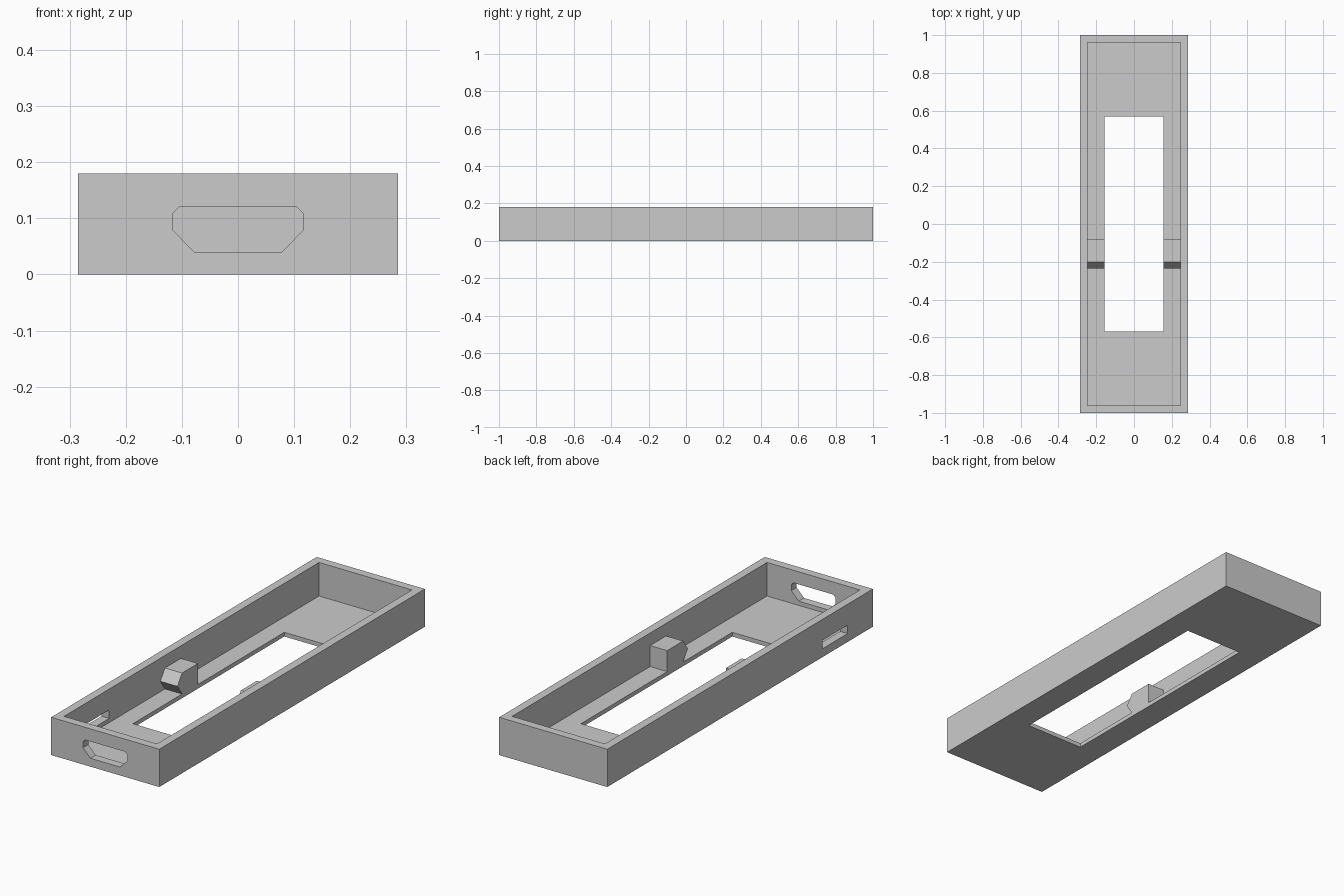
import bpy, bmesh
from mathutils import Vector

cube = bpy.data.objects.get("Cube")
if cube:
    bpy.data.objects.remove(cube, do_unlink=True)

grey = bpy.data.materials.new("light grey")
grey.use_nodes = True
grey.diffuse_color = (0.6, 0.6, 0.6, 1)
grey.node_tree.nodes["Principled BSDF"].inputs["Base Color"].default_value = (0.6, 0.6, 0.6, 1)


def prism(name, points, sweep):
    """Extrude a planar outline along a vector."""
    bm = bmesh.new()
    face = bm.faces.new([bm.verts.new(p) for p in points])
    ext = bmesh.ops.extrude_face_region(bm, geom=[face], use_keep_orig=True)
    moved = [v for v in ext["geom"] if isinstance(v, bmesh.types.BMVert)]
    bmesh.ops.translate(bm, verts=moved, vec=Vector(sweep))
    bmesh.ops.recalc_face_normals(bm, faces=bm.faces)
    mesh = bpy.data.meshes.new(name)
    bm.to_mesh(mesh)
    bm.free()
    mesh.materials.append(grey)
    obj = bpy.data.objects.new(name, mesh)
    bpy.context.collection.objects.link(obj)
    return obj


def box(name, x0, x1, y0, y1, z0, z1):
    outline = [(x0, y0, z0), (x1, y0, z0), (x1, y1, z0), (x0, y1, z0)]
    return prism(name, outline, (0, 0, z1 - z0))


def cut(target, cutter):
    mod = target.modifiers.new("cut", "BOOLEAN")
    mod.operation = "DIFFERENCE"
    mod.solver = "EXACT"
    mod.object = cutter
    bpy.context.view_layer.objects.active = target
    bpy.ops.object.modifier_apply(modifier=mod.name)
    bpy.data.objects.remove(cutter, do_unlink=True)


HALF_W, IN_W, GAP_W = 0.285, 0.245, 0.155
FLOOR = 0.02

# Open tray with a thin floor and a long window in it
tray = box("tray", -HALF_W, HALF_W, -1, 1, 0, 0.18)
cut(tray, box("cavity", -IN_W, IN_W, -0.96, 0.96, FLOOR, 0.3))
cut(tray, box("floor_window", -GAP_W, GAP_W, -0.57, 0.57, -0.1, 0.1))

# Chamfered connector opening in the front wall
half = [(0.078, 0.04), (0.117, 0.08), (0.117, 0.108), (0.105, 0.12)]
outline = half + [(-x, z) for x, z in reversed(half)]
cut(tray, prism("connector_opening", [(x, -1.1, z) for x, z in outline], (0, 0.2, 0)))

# Switch slot in one side wall
cut(tray, box("switch_slot", -0.35, -0.2, -0.81, -0.62, 0.04, 0.08))

# Pair of pointed support blocks on the floor ledges
profile = [(-0.08, FLOOR), (-0.08, 0.12), (-0.2, 0.12), (-0.235, 0.07), (-0.2, FLOOR)]
for side, name in ((1, "left_block"), (-1, "right_block")):
    prism(name, [(side * GAP_W, y, z) for y, z in profile],
          (side * (IN_W - GAP_W + 0.01), 0, 0))
